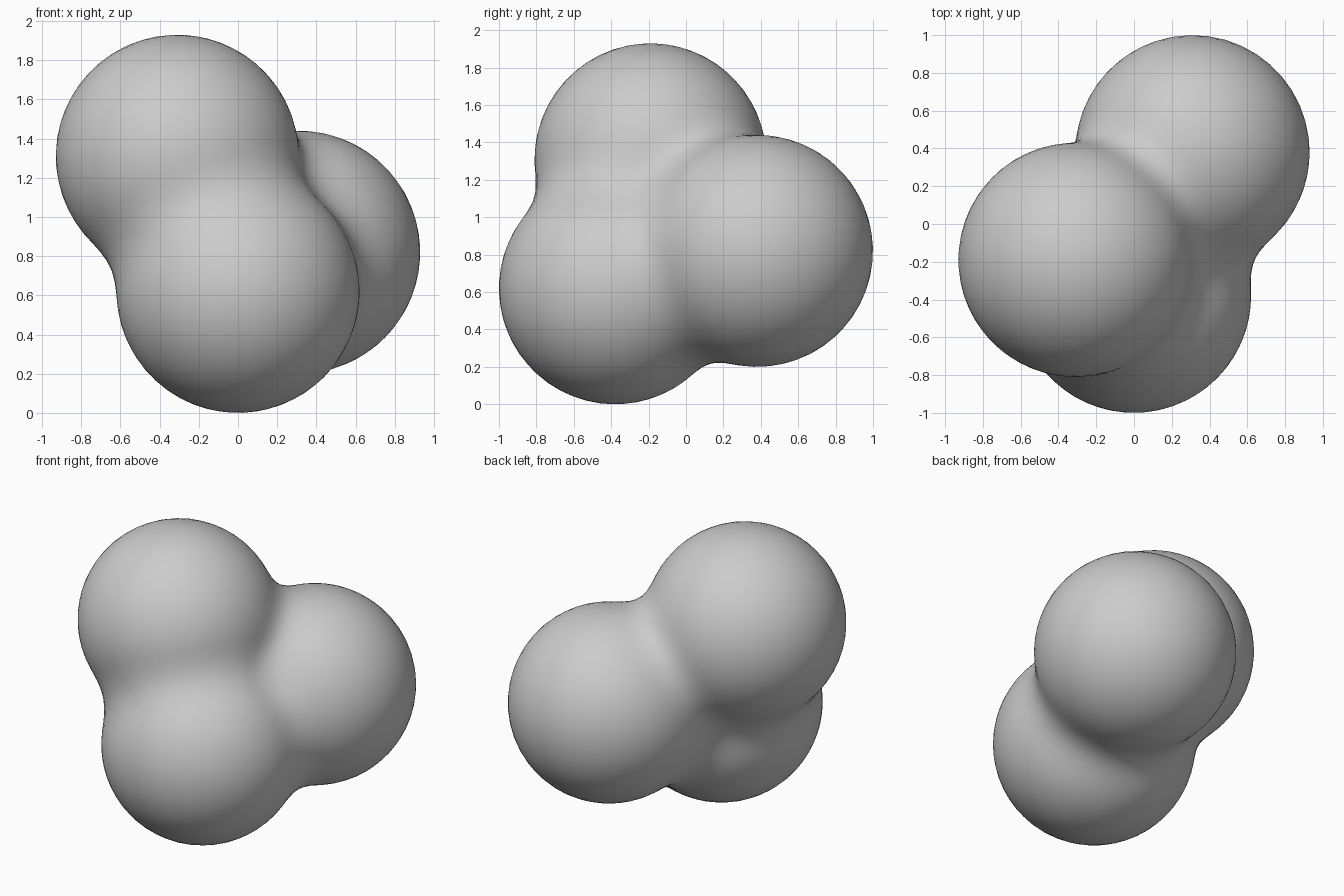
import bpy
import bmesh
import math
from mathutils import Vector

cube = bpy.data.objects.get("Cube")
if cube:
    bpy.data.objects.remove(cube, do_unlink=True)

RADIUS = 0.62
BLEND = 0.2
LOBES = [Vector((0.0, -0.38, 0.62)),    # low front lobe
         Vector((-0.31, -0.19, 1.31)),  # upper right lobe
         Vector((0.31, 0.38, 0.82))]    # rear left lobe
MIDDLE = sum(LOBES, Vector()) / 3


def smooth_min(a, b):
    h = max(BLEND - abs(a - b), 0) / BLEND
    return min(a, b) - h * h * BLEND / 4


def distance(p):
    """Signed distance to the three softly fused balls."""
    d = [(p - c).length - RADIUS for c in LOBES]
    return smooth_min(smooth_min(d[0], d[1]), d[2])


def surface_point(direction):
    """Walk out from the middle to the fused skin by bisection."""
    near, far = 0.0, 2.0
    for _ in range(24):
        mid = (near + far) / 2
        if distance(MIDDLE + direction * mid) < 0:
            near = mid
        else:
            far = mid
    return MIDDLE + direction * near


# Fused body: a ball whose points are pushed out to the blended skin
bm = bmesh.new()
bmesh.ops.create_icosphere(bm, subdivisions=5, radius=1)
for v in bm.verts:
    v.co = surface_point(v.co.normalized())
mesh = bpy.data.meshes.new("fused_lobes")
bm.to_mesh(mesh)
bm.free()
body = bpy.data.objects.new("fused_lobes", mesh)
bpy.context.collection.objects.link(body)

# Plain light grey
grey = bpy.data.materials.new("light grey")
grey.use_nodes = True
color = (0.6, 0.6, 0.6, 1)
grey.diffuse_color = color
grey.node_tree.nodes["Principled BSDF"].inputs["Base Color"].default_value = color
mesh.materials.append(grey)

bpy.context.view_layer.objects.active = body
body.select_set(True)
bpy.ops.object.shade_smooth_by_angle(angle=math.radians(60))
